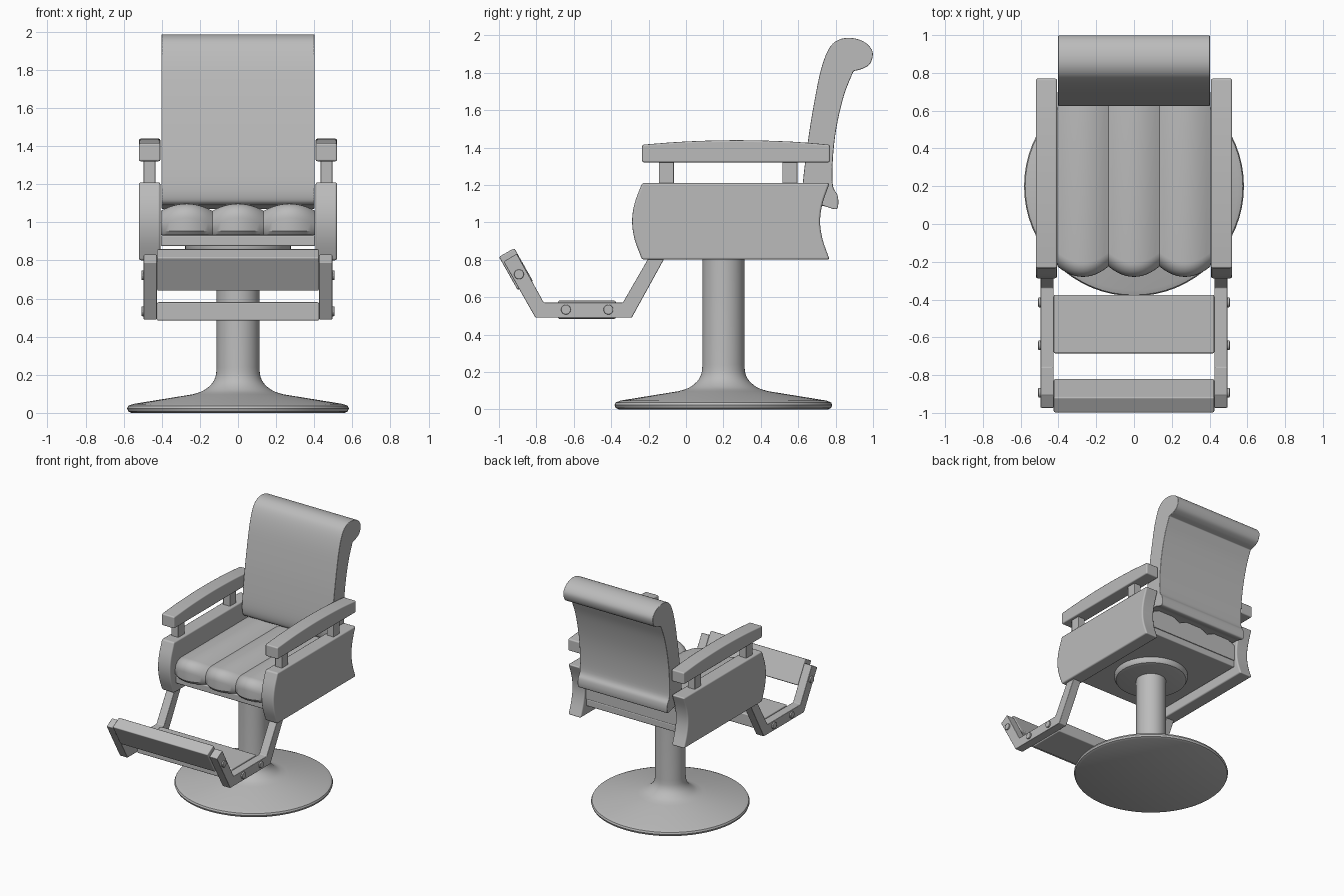
import bpy, bmesh, math
from mathutils import Vector, Matrix

cube = bpy.data.objects.get("Cube")
if cube:
    bpy.data.objects.remove(cube, do_unlink=True)

grey = bpy.data.materials.new("plain grey")
grey.use_nodes = True
grey.diffuse_color = (0.5, 0.5, 0.5, 1)
grey.node_tree.nodes["Principled BSDF"].inputs["Base Color"].default_value = (0.5, 0.5, 0.5, 1)


def finish(name, bm, bevel=0.0, mirror=False):
    """Turn a bmesh into a shaded object, optionally bevelled and mirrored."""
    bmesh.ops.recalc_face_normals(bm, faces=bm.faces)
    mesh = bpy.data.meshes.new(name)
    bm.to_mesh(mesh)
    bm.free()
    mesh.materials.append(grey)
    mesh.shade_smooth()
    mesh.set_sharp_from_angle(angle=math.radians(35))
    obj = bpy.data.objects.new(name, mesh)
    bpy.context.collection.objects.link(obj)
    if bevel:
        mod = obj.modifiers.new("Bevel", 'BEVEL')
        mod.width, mod.segments = bevel, 2
        mod.limit_method, mod.angle_limit = 'ANGLE', math.radians(35)
        mod.harden_normals = True
    if mirror:
        obj.modifiers.new("Mirror", 'MIRROR')
    return obj


def curve(points, steps=5):
    """Smooth open curve through the points."""
    p = [Vector(q) for q in points]
    p = [2 * p[0] - p[1]] + p + [2 * p[-1] - p[-2]]
    out = []
    for a, b, c, d in zip(p, p[1:], p[2:], p[3:]):
        for i in range(steps):
            t = i / steps
            out.append(0.5 * (2 * b + (c - a) * t + (2 * a - 5 * b + 4 * c - d) * t * t
                              + (3 * b - a - 3 * c + d) * t ** 3))
    return out + [p[-2]]


def slab(name, outline, x0, x1, bevel=0.008, mirror=False):
    """Side outline in (y, z), extruded across x."""
    bm = bmesh.new()
    face = bm.faces.new([bm.verts.new((x0, y, z)) for y, z in outline])
    ext = bmesh.ops.extrude_face_region(bm, geom=[face])
    moved = [g for g in ext["geom"] if isinstance(g, bmesh.types.BMVert)]
    bmesh.ops.translate(bm, verts=moved, vec=(x1 - x0, 0, 0))
    return finish(name, bm, bevel, mirror)


def box(y0, y1, z0, z1):
    return [(y0, z0), (y1, z0), (y1, z1), (y0, z1)]


def lathe(name, profile, y):
    """Profile in (radius, z), turned about a vertical axis."""
    bm = bmesh.new()
    verts = [bm.verts.new((r, y, z)) for r, z in profile]
    edges = [bm.edges.new(pair) for pair in zip(verts, verts[1:])]
    bmesh.ops.spin(bm, geom=verts + edges, cent=(0, y, 0), axis=(0, 0, 1),
                   angle=math.tau, steps=64, use_merge=False)
    bmesh.ops.remove_doubles(bm, verts=bm.verts, dist=0.0001)
    return finish(name, bm)


# Pedestal: flared foot, column and mounting disc
AXIS_Y = 0.2
flare = curve([(0.24, 0.097), (0.185, 0.115), (0.14, 0.15), (0.118, 0.19), (0.112, 0.24)], 3)
lathe("pedestal", [(0, 0), (0.56, 0), (0.576, 0.008), (0.582, 0.023), (0.576, 0.037),
                   (0.55, 0.047)] + [tuple(v) for v in flare] + [(0.112, 0.84), (0, 0.84)], AXIS_Y)
lathe("mounting_disc", [(0, 0.825), (0.24, 0.825), (0.265, 0.832), (0.277, 0.85),
                        (0.277, 0.88), (0, 0.88)], AXIS_Y)

# Seat board
slab("seat_board", box(-0.22, 0.7, 0.875, 0.932), -0.405, 0.405)

# Seat cushion: three padded rolls with a rounded front edge
HALF, ROLLS, PER = 0.405, 3, 12
bm = bmesh.new()
rings = []
for i in range(ROLLS * PER + 1):
    x = -HALF + 2 * HALF * i / (ROLLS * PER)
    u = 2 * (i % PER) / PER - 1
    puff = 1 - u * u
    front, top, rad = -0.225 - 0.055 * puff, 1.06 + 0.038 * puff, 0.075
    ring = [(0.7, 0.932), (front + 0.02, 0.932), (front, 0.955)]
    for k in range(8):
        a = math.pi / 2 * k / 7
        ring.append((front + rad * (1 - math.cos(a)), top - rad * (1 - math.sin(a))))
    ring.append((0.7, top))
    rings.append([bm.verts.new((x, y, z)) for y, z in ring])
for a, b in zip(rings, rings[1:]):
    for j in range(len(a)):
        n = (j + 1) % len(a)
        bm.faces.new((a[j], a[n], b[n], b[j]))
bm.faces.new(rings[0])
bm.faces.new(rings[-1])
finish("seat_cushion", bm)

# Backrest with rolled headrest and a small roll at the lower back
front_and_head = [(0.655, 1.09), (0.63, 1.12), (0.625, 1.21), (0.65, 1.42), (0.68, 1.61),
                  (0.72, 1.81), (0.765, 1.93), (0.82, 1.977), (0.89, 1.985), (0.96, 1.96),
                  (0.998, 1.91), (0.985, 1.85), (0.945, 1.822), (0.895, 1.808)]
rear = [(0.895, 1.808), (0.845, 1.68), (0.805, 1.51), (0.786, 1.35), (0.785, 1.2),
        (0.81, 1.145), (0.814, 1.095), (0.8, 1.07), (0.735, 1.088)]
slab("backrest", curve(front_and_head)[:-1] + curve(rear), -0.402, 0.402, 0.005)

# Side panels: bulging front edge, hollow back edge
panel = curve([(-0.235, 1.21), (-0.275, 1.1), (-0.288, 1.005), (-0.275, 0.91), (-0.235, 0.8)])
panel += curve([(0.768, 0.8), (0.73, 0.91), (0.717, 1.005), (0.73, 1.1), (0.768, 1.21)])
slab("side_panel", panel, 0.407, 0.52, 0.012, True)

# Armrests on short posts
arm = [(-0.235, 1.32), (0.77, 1.32)]
arm += curve([(0.77, 1.415), (0.55, 1.432), (0.27, 1.439), (0.0, 1.432), (-0.235, 1.415)])
slab("armrest", arm, 0.407, 0.52, 0.01, True)
for label, y in (("front", -0.105), ("rear", 0.555)):
    slab(label + "_armrest_post", box(y - 0.04, y + 0.04, 1.19, 1.34), 0.433, 0.495, 0.004, True)

# Bent footrest brackets
slab("footrest_bracket", [(-0.1, 0.835), (-0.29, 0.49), (-0.805, 0.49), (-0.975, 0.79),
                          (-0.905, 0.832), (-0.76, 0.57), (-0.338, 0.57), (-0.185, 0.835)],
     0.425, 0.495, 0.005, True)

# Foot plates: one flat, one tilted
slab("lower_foot_plate", box(-0.685, -0.375, 0.484, 0.581), -0.425, 0.425)
slab("upper_foot_plate", [(-1.0, 0.815), (-0.9, 0.638), (-0.818, 0.685), (-0.918, 0.862)],
     -0.425, 0.425)

# Round bolt heads on the brackets
for i, (y, z) in enumerate([(-0.415, 0.533), (-0.642, 0.533), (-0.893, 0.722)]):
    bm = bmesh.new()
    bmesh.ops.create_cone(bm, cap_ends=True, segments=24, radius1=0.026, radius2=0.026, depth=0.04,
                          matrix=Matrix.Translation((0.487, y, z)) @ Matrix.Rotation(math.pi / 2, 4, 'Y'))
    finish("footrest_bolt_%d" % (i + 1), bm, 0.005, True)
